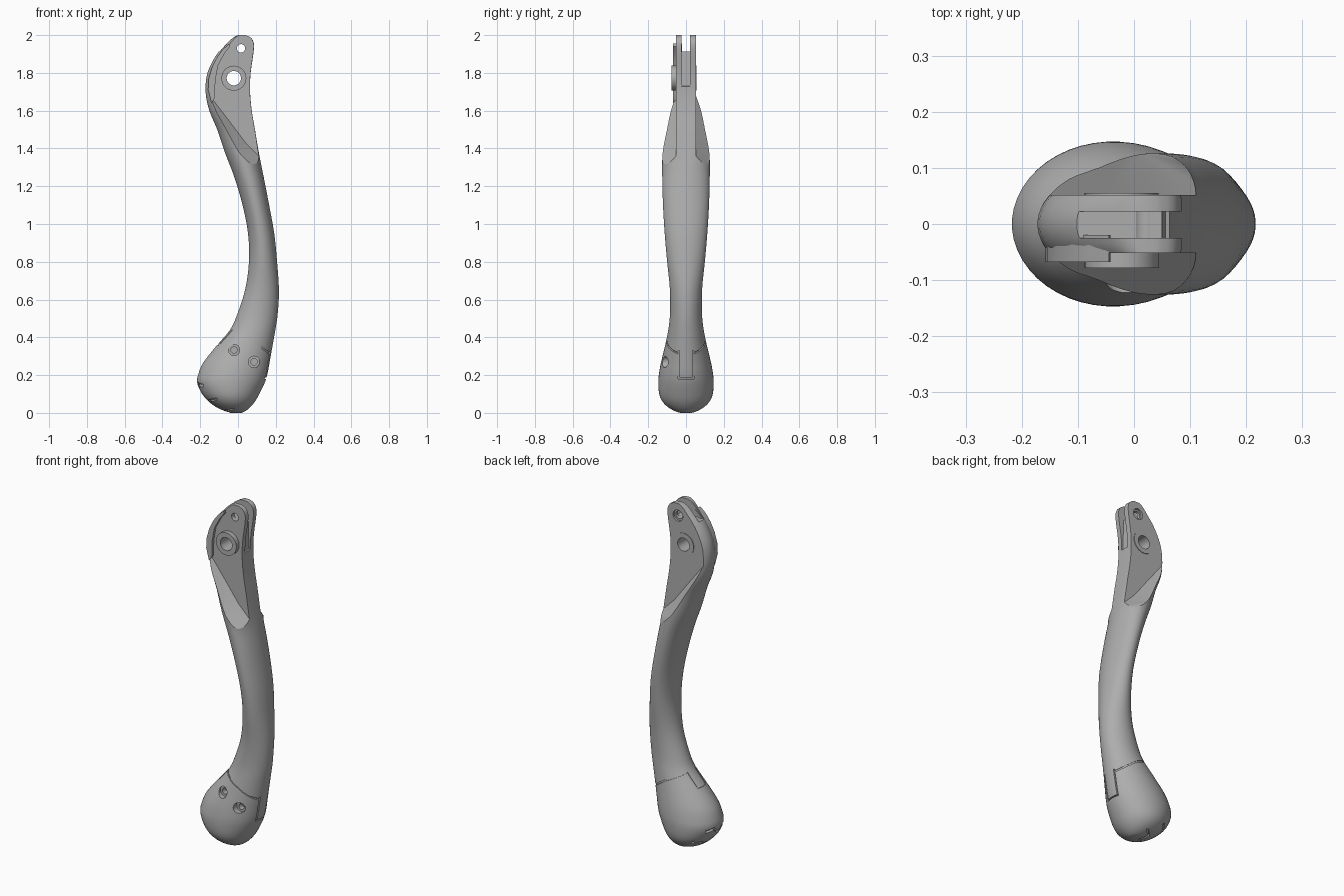
import bpy
import bmesh
import math
from mathutils import Matrix, Vector

old = bpy.data.objects.get("Cube")
if old:
    bpy.data.objects.remove(old, do_unlink=True)

# One grey for everything
grey = bpy.data.materials.new("satin_grey")
grey.use_nodes = True
grey.diffuse_color = (.42, .42, .42, 1)
grey.node_tree.nodes["Principled BSDF"].inputs["Base Color"].default_value = grey.diffuse_color

# Lever outline by height: z, left x, right x, half depth
OUTLINE = [
    (0, -.04, .02, .03), (.01, -.07, .04, .06), (.03, -.115, .065, .095),
    (.06, -.155, .09, .125), (.1, -.19, .113, .142), (.16, -.217, .142, .147),
    (.21, -.209, .157, .143), (.27, -.182, .168, .132), (.36, -.11, .184, .11),
    (.44, -.042, .198, .094), (.52, -.005, .21, .085), (.65, .037, .217, .085),
    (.8, .058, .207, .1), (.95, .053, .192, .113), (1.1, .024, .165, .122),
    (1.25, -.02, .136, .126), (1.38, -.07, .11, .125), (1.5, -.11, .09, .118),
    (1.6, -.152, .073, .11), (1.7, -.172, .064, .09), (1.8, -.162, .067, .085),
    (1.89, -.118, .08, .08), (1.95, -.068, .085, .075), (1.985, -.03, .07, .075),
    (2, 0, .04, .075)]
SIDES = 48
STEPS = 3


def make_object(name, bm):
    bmesh.ops.recalc_face_normals(bm, faces=bm.faces)
    mesh = bpy.data.meshes.new(name)
    bm.to_mesh(mesh)
    bm.free()
    mesh.materials.append(grey)
    obj = bpy.data.objects.new(name, mesh)
    bpy.context.collection.objects.link(obj)
    return obj


def smooth_rows(rows):
    """Spline through the outline rows."""
    rows = [Vector(r) for r in rows]
    result = []
    for i in range(len(rows) - 1):
        p0, p1 = rows[max(i - 1, 0)], rows[i]
        p2, p3 = rows[i + 1], rows[min(i + 2, len(rows) - 1)]
        for k in range(STEPS):
            t = k / STEPS
            result.append(p1 + (p2 - p0) * (t / 2)
                          + (p0 * 2 - p1 * 5 + p2 * 4 - p3) * (t * t / 2)
                          + (p1 * 3 - p0 - p2 * 3 + p3) * (t ** 3 / 2))
    return result + [rows[-1]]


def loft(name, inset=0):
    """Stack rounded sections, squarer on the right toward the top."""
    bm = bmesh.new()
    rings = []
    for z, left, right, depth in smooth_rows(OUTLINE):
        mid = (left + right) / 2
        half = max((right - left) / 2 - inset, .005)
        depth = max(depth - inset, .005)
        square = 2 + 4 * min(max((z - 1.3) / .4, 0), 1)
        ring = []
        for k in range(SIDES):
            angle = math.tau * (k + .5) / SIDES
            c, s = math.cos(angle), math.sin(angle)
            power = 2 / (square if c > 0 else 2)
            x = mid + half * math.copysign(abs(c) ** power, c)
            y = depth * math.copysign(abs(s) ** power, s)
            ring.append(bm.verts.new((x, y, z * (1 - inset) + inset)))
        rings.append(ring)
    for a, b in zip(rings, rings[1:]):
        for k in range(SIDES):
            j = (k + 1) % SIDES
            bm.faces.new((a[k], a[j], b[j], b[k]))
    bm.faces.new(rings[0])
    bm.faces.new(rings[-1])
    return make_object(name, bm)


def prism(name, points, y0, y1, shift=(0, 0), frame=None):
    """Extrude an x-z polygon along y; shift slants the far end."""
    bm = bmesh.new()
    near = [bm.verts.new((x, y0, z)) for x, z in points]
    far = [bm.verts.new((x + shift[0], y1, z + shift[1])) for x, z in points]
    bm.faces.new(near)
    bm.faces.new(far)
    for k in range(len(points)):
        j = (k + 1) % len(points)
        bm.faces.new((near[k], near[j], far[j], far[k]))
    if frame:
        bm.transform(frame)
    return make_object(name, bm)


def disc(name, x, z, radius, y0, y1):
    points = [(x + radius * math.cos(math.tau * k / 40),
               z + radius * math.sin(math.tau * k / 40)) for k in range(40)]
    return prism(name, points, y0, y1)


def combine(target, tool, operation="DIFFERENCE", keep=False):
    mod = target.modifiers.new("combine", "BOOLEAN")
    mod.operation = operation
    mod.solver = "EXACT"
    mod.object = tool
    bpy.context.view_layer.objects.active = target
    bpy.ops.object.modifier_apply(modifier=mod.name)
    if not keep:
        bpy.data.objects.remove(tool, do_unlink=True)


def strip(path, width):
    return [(x, z + width / 2) for x, z in path] + [(x, z - width / 2) for x, z in reversed(path)]


def u_shape(half, top, bottom, t):
    inner = half - t
    return [(-half, top), (-half, bottom), (half, bottom), (half, top),
            (inner, top), (inner, bottom + t), (-inner, bottom + t), (-inner, top)]


lever = loft("lever_body")
core = loft("groove_core", .007)

# Flat cheeks with slanted run-outs on both sides of the upper end
cheek = [(-.3, 1.88), (-.15, 1.68), (-.05, 1.55), (.04, 1.43), (.13, 1.34),
         (.3, 1.17), (.3, 2.1), (-.3, 2.1)]
for side in (-1, 1):
    combine(lever, prism("cheek_cutter", cheek, side * .052, side * .152, (-.05, -.07)))

# Pivot boss, fork slot and pin holes
combine(lever, disc("pivot_boss", -.022, 1.772, .066, -.078, .055), "UNION")
combine(lever, disc("pivot_hole", -.022, 1.772, .038, -.3, .3))
slot = [(-.3, 1.912), (.05, 1.912), (.056, 1.73), (.3, 1.65), (.3, 2.1), (-.3, 2.1)]
combine(lever, prism("fork_slot", slot, -.025, .022))
combine(lever, disc("pin_hole", .016, 1.93, .022, -.3, .3))
combine(lever, disc("pin_recess", .016, 1.93, .032, .04, .3))

# Stepped screw holes on the front of the end cap
for x, z in ((-.021, .333), (.085, .27)):
    combine(lever, disc("screw_recess", x, z, .03, -.3, -.09))
    combine(lever, disc("screw_hole", x, z, .017, -.2, -.06))

# Shallow grooves: cap seam, its two tongues and the zigzag tread
grooves = []
seam = strip([(-.15, .5), (-.042, .44), (.07, .385), (.175, .31), (.25, .25)], .009)
for side in (-1, 1):
    grooves.append(prism("seam_groove", seam, side * .036, side * .3))
quarter = Matrix.Rotation(math.pi / 2, 4, "Z")
grooves.append(prism("right_tongue", u_shape(.042, .33, .18, .007), -.3, -.08, frame=quarter))
grooves.append(prism("left_tongue", u_shape(.042, .435, .36, .007), .01, .3, frame=quarter))

outward = Vector((-.65, 0, -.76)).normalized()
across = Vector((0, 1, 0))
tread = Matrix((across, outward, across.cross(outward))).transposed().to_4x4()
tread.translation = (-.03, 0, .17)
for height in (-.1, 0, .1):
    reach = .08 if height else .11
    path = [(reach * k / 2, height + (.025 if k % 2 else 0)) for k in range(-2, 3)]
    grooves.append(prism("tread_groove", strip(path, .014), .02, .4, frame=tread))
for groove in grooves:
    combine(groove, core, keep=True)
    combine(lever, groove)
bpy.data.objects.remove(core, do_unlink=True)

# Raised crescent lip along the upper left edge of the front cheek
lip = prism("crescent_lip", [
    (-.045, 1.955), (-.08, 1.925), (-.11, 1.885), (-.138, 1.83), (-.155, 1.77), (-.158, 1.71),
    (-.14, 1.64), (-.122, 1.67), (-.12, 1.76), (-.105, 1.84), (-.07, 1.905), (-.042, 1.94)],
    -.068, -.02)

# Smooth shading with crisp edges
for obj in (lever, lip):
    bpy.ops.object.select_all(action="DESELECT")
    obj.select_set(True)
    bpy.context.view_layer.objects.active = obj
    bpy.ops.object.shade_smooth_by_angle(angle=math.radians(30))
